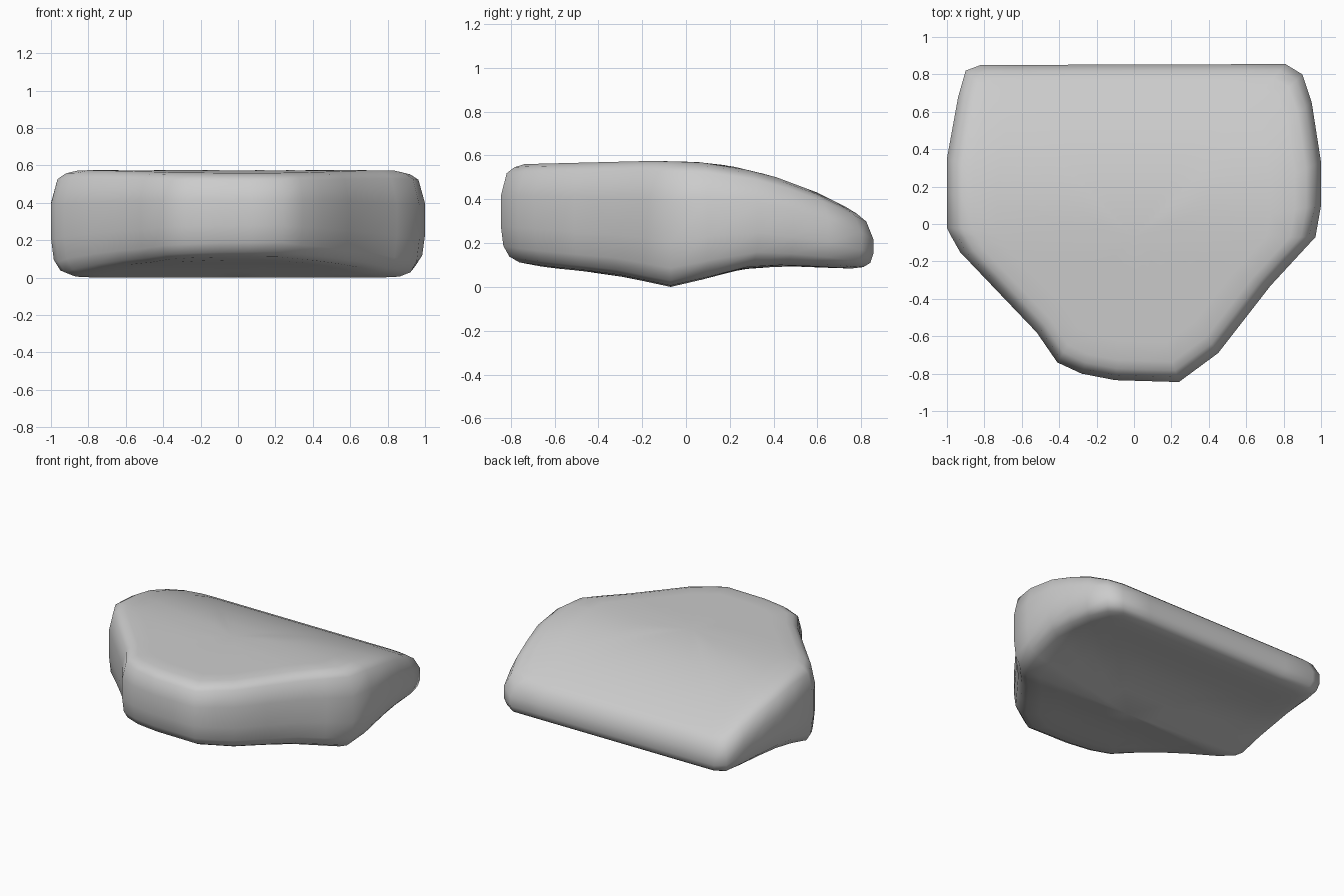
import bpy
import bmesh
import math
from mathutils import Vector

cube = bpy.data.objects.get("Cube")
if cube:
    bpy.data.objects.remove(cube, do_unlink=True)

# Plan outline, counter-clockwise from the nose
outline = [(-.41, -.74), (-.28, -.8), (-.1, -.835), (.24, -.845), (.45, -.69),
           (.73, -.33), (.97, -.07), (1, .1), (1, .33), (.95, .65), (.9, .8),
           (.81, .855), (-.82, .85), (-.9, .82), (-.94, .68), (-1, .35),
           (-1, -.02), (-.975, -.07), (-.93, -.15), (-.52, -.58)]

# Side profiles as (y, z)
top = [(-.86, .55), (-.75, .56), (-.15, .575), (.05, .57), (.2, .553), (.4, .505),
       (.6, .43), (.72, .37), (.82, .32), (.86, .28)]
bottom = [(-.86, .13), (-.78, .11), (-.6, .085), (-.35, .06), (-.07, 0),
          (.08, .035), (.2, .075), (.35, .098), (.6, .09), (.86, .075)]

# Rings from the underside, round the wall, to the upper face: (plan scale, height share)
rings = [(.2, 0), (.4, 0), (.6, 0), (.77, 0), (.89, .01), (.95, .05), (.985, .15),
         (1, .36), (1, .68), (.965, .92), (.92, .975), (.86, 1), (.73, 1),
         (.57, 1), (.4, 1), (.2, 1)]
RIDGE_Y = -.07


def height(profile, y):
    y = max(profile[0][0], min(profile[-1][0], y))
    for (y0, z0), (y1, z1) in zip(profile, profile[1:]):
        if y <= y1:
            return z0 + (z1 - z0) * (y - y0) / (y1 - y0)


def split_long(points, limit=.24):
    result = []
    for a, b in zip(points, points[1:] + points[:1]):
        a, b = Vector(a), Vector(b)
        count = math.ceil((b - a).length / limit)
        result += [a.lerp(b, i / count) for i in range(count)]
    return result


def point(p, scale, share):
    y = RIDGE_Y + (p.y - RIDGE_Y) * scale
    low, high = height(bottom, y), height(top, y)
    return (p.x * scale, y, low + (high - low) * share)


# Rounded wedge body
bm = bmesh.new()
plan = split_long(outline)
loops = [[bm.verts.new(point(p, *ring)) for p in plan] for ring in rings]
n = len(plan)
for lower, upper in zip(loops, loops[1:]):
    for i in range(n):
        j = (i + 1) % n
        bm.faces.new((lower[i], lower[j], upper[j], upper[i]))
for loop, share in ((loops[0], 0), (loops[-1], 1)):
    centre = bm.verts.new(point(Vector((0, RIDGE_Y)), 1, share))
    for i in range(n):
        bm.faces.new((loop[i], loop[(i + 1) % n], centre))
bmesh.ops.recalc_face_normals(bm, faces=bm.faces[:])
for face in bm.faces:
    face.smooth = True
mesh = bpy.data.meshes.new("rounded_wedge_body")
bm.to_mesh(mesh)
bm.free()
body = bpy.data.objects.new("rounded_wedge_body", mesh)
bpy.context.collection.objects.link(body)

# Plain grey
grey = bpy.data.materials.new("light_grey")
grey.use_nodes = True
colour = (.6, .6, .6, 1)
grey.diffuse_color = colour
grey.node_tree.nodes["Principled BSDF"].inputs["Base Color"].default_value = colour
mesh.materials.append(grey)
